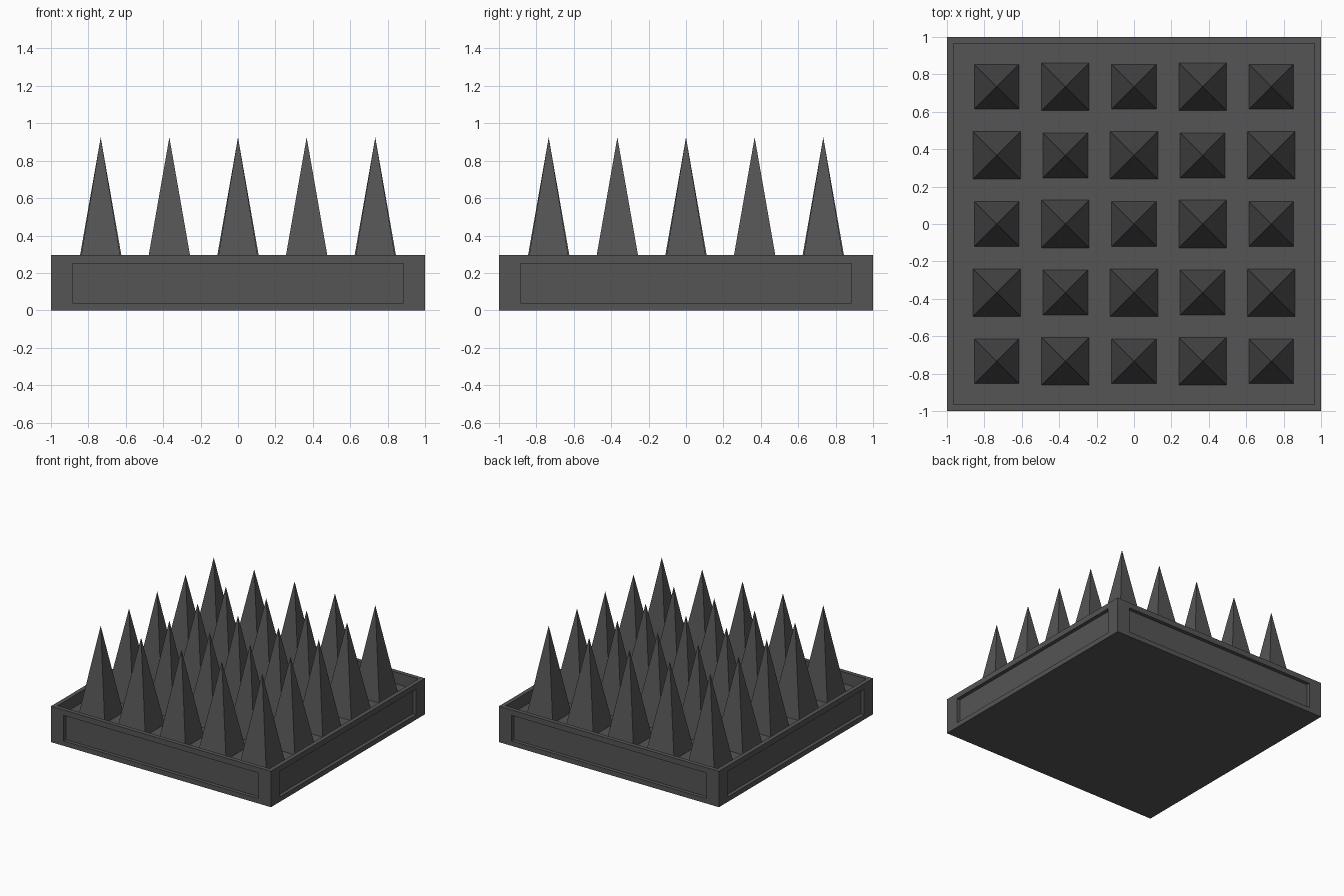
import bpy
import bmesh
from mathutils import Matrix

if "Cube" in bpy.data.objects:
    bpy.data.objects.remove(bpy.data.objects["Cube"])

RIM, FLOOR, TIP = 0.295, 0.20, 0.925
PITCH = 0.367


def material(name, value):
    mat = bpy.data.materials.new(name)
    mat.use_nodes = True
    colour = (value, value, value, 1)
    mat.diffuse_color = colour
    mat.node_tree.nodes["Principled BSDF"].inputs["Base Color"].default_value = colour
    return mat


iron = material("dark iron", 0.09)


def finish(name, bm):
    mesh = bpy.data.meshes.new(name)
    bm.to_mesh(mesh)
    bm.free()
    mesh.materials.append(iron)
    obj = bpy.data.objects.new(name, mesh)
    bpy.context.collection.objects.link(obj)
    return obj


# Tray: a block with an inset top and framed side panels
bm = bmesh.new()
bmesh.ops.create_cube(bm, size=1, matrix=Matrix.Translation((0, 0, RIM / 2)) @ Matrix.Diagonal((2, 2, RIM, 1)))
bm.normal_update()
top = [f for f in bm.faces if f.normal.z > 0.9]
sides = [f for f in bm.faces if abs(f.normal.z) < 0.1]

# Sunken floor inside the rim
bmesh.ops.inset_region(bm, faces=top, thickness=0.05)
for v in bmesh.ops.extrude_discrete_faces(bm, faces=top)["faces"][0].verts:
    v.co.z = FLOOR

# Recessed panel on each side
for side in sides:
    normal = side.normal.copy()
    bmesh.ops.inset_individual(bm, faces=[side], thickness=0.04)
    for v in side.verts:
        v.co.z = 0.25 if v.co.z > RIM / 2 else 0.04
        if abs(normal.x) > 0.5:
            v.co.y = 0.885 if v.co.y > 0 else -0.885
        else:
            v.co.x = 0.885 if v.co.x > 0 else -0.885
    panel = bmesh.ops.extrude_discrete_faces(bm, faces=[side])["faces"][0]
    bmesh.ops.translate(bm, verts=panel.verts, vec=normal * -0.03)
finish("tray", bm)


# Spikes: four-sided pyramids, wide and narrow in a checkerboard
def spike(name, x, y, half):
    bm = bmesh.new()
    bmesh.ops.create_cone(bm, cap_ends=True, segments=4, radius1=half * 2 ** 0.5, radius2=0, depth=TIP - FLOOR)
    bmesh.ops.rotate(bm, verts=bm.verts, matrix=Matrix.Rotation(0.7854, 3, "Z"))
    bmesh.ops.translate(bm, verts=bm.verts, vec=(x, y, (TIP + FLOOR) / 2))
    bmesh.ops.remove_doubles(bm, verts=bm.verts, dist=0.0001)
    finish(name, bm)


for row in range(5):
    for col in range(5):
        half = 0.127 if (row + col) % 2 else 0.12
        spike(f"spike_{row + 1}_{col + 1}", (col - 2) * PITCH, (row - 2) * PITCH, half)
